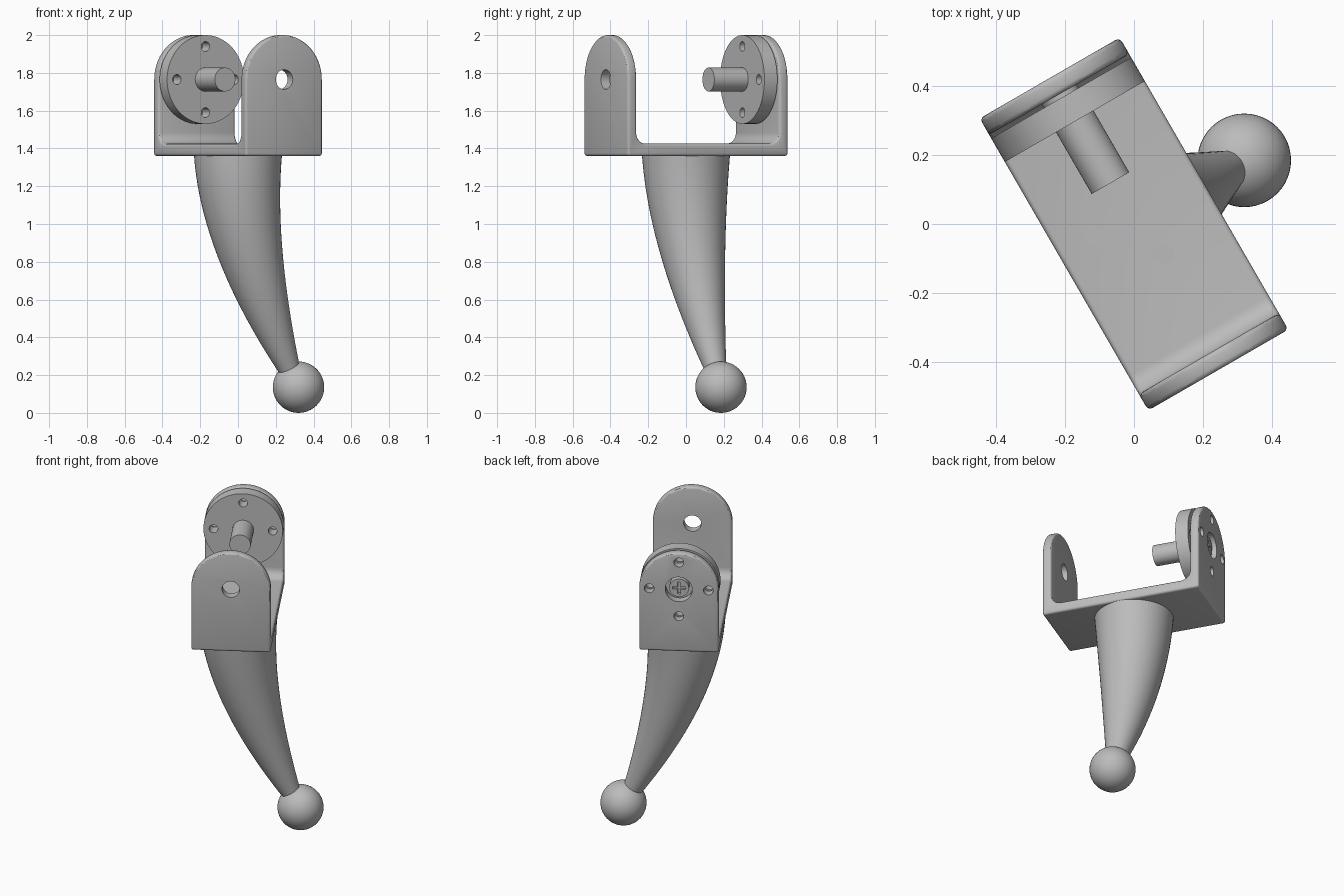
import bpy, bmesh, math
from mathutils import Matrix, Vector

cube = bpy.data.objects.get("Cube")
if cube:
    bpy.data.objects.remove(cube, do_unlink=True)

grey = bpy.data.materials.new("plain_grey")
grey.use_nodes = True
COLOUR = (0.5, 0.5, 0.5, 1)
grey.diffuse_color = COLOUR
grey.node_tree.nodes["Principled BSDF"].inputs["Base Color"].default_value = COLOUR

HALF_W, HALF_L = 0.235, 0.49      # bracket half width and half length
BASE_Z, PIVOT_Z = 1.36, 1.765     # underside of bracket, pivot height
WALL = 0.055


def finish(name, bm):
    bmesh.ops.recalc_face_normals(bm, faces=bm.faces)
    me = bpy.data.meshes.new(name)
    bm.to_mesh(me)
    bm.free()
    me.materials.append(grey)
    ob = bpy.data.objects.new(name, me)
    bpy.context.collection.objects.link(ob)
    return ob


def prism(name, points, direction):
    """Extrude a closed outline along a vector."""
    bm = bmesh.new()
    face = bm.faces.new([bm.verts.new(p) for p in points])
    out = bmesh.ops.extrude_face_region(bm, geom=[face])
    verts = [v for v in out["geom"] if isinstance(v, bmesh.types.BMVert)]
    bmesh.ops.translate(bm, verts=verts, vec=direction)
    return finish(name, bm)


def rod(name, r, y0, y1, x=0, z=PIVOT_Z, segs=48):
    """Cylinder lying along y."""
    bm = bmesh.new()
    m = Matrix.Translation((x, (y0 + y1) / 2, z)) @ Matrix.Rotation(math.pi / 2, 4, 'X')
    bmesh.ops.create_cone(bm, cap_ends=True, segments=segs, radius1=r, radius2=r,
                          depth=abs(y1 - y0), matrix=m)
    return finish(name, bm)


def box(name, centre, size):
    bm = bmesh.new()
    bmesh.ops.create_cube(bm, size=1, matrix=Matrix.Translation(centre)
                          @ Matrix.Diagonal((*size, 1)))
    return finish(name, bm)


def apply(ob, mod):
    bpy.ops.object.select_all(action='DESELECT')
    ob.select_set(True)
    bpy.context.view_layer.objects.active = ob
    bpy.ops.object.modifier_apply(modifier=mod.name)


def cut(ob, cutter):
    mod = ob.modifiers.new("cut", 'BOOLEAN')
    mod.operation = 'DIFFERENCE'
    mod.solver = 'EXACT'
    mod.object = cutter
    apply(ob, mod)
    bpy.data.objects.remove(cutter, do_unlink=True)


def arc(cx, cz, r, a0, a1, n):
    for i in range(n + 1):
        a = math.radians(a0 + (a1 - a0) * i / n)
        yield cx + r * math.cos(a), cz + r * math.sin(a)


# U bracket: arched block, hollowed by a round-cornered cavity, edges softened
outline = [(-HALF_W, BASE_Z), (HALF_W, BASE_Z), *arc(0, PIVOT_Z, HALF_W, 0, 180, 40)]
bracket = prism("u_bracket", [(x, -HALF_L, z) for x, z in outline], (0, 2 * HALF_L, 0))
inner, floor, fil = HALF_L - WALL, BASE_Z + 0.065, 0.06
cavity = [(inner, 2.2), (-inner, 2.2),
          *arc(-inner + fil, floor + fil, fil, 180, 270, 8),
          *arc(inner - fil, floor + fil, fil, 270, 360, 8)]
cut(bracket, prism("cavity", [(-0.5, y, z) for y, z in cavity], (1, 0, 0)))
bev = bracket.modifiers.new("soft_edges", 'BEVEL')
bev.width, bev.segments, bev.angle_limit = 0.014, 3, math.radians(40)
apply(bracket, bev)

# Motor disc beside the back wall
disc = rod("motor_disc", HALF_W, 0.344, 0.423, segs=80)

# Pivot hole, shaft hole and the ring of four screw holes
cut(bracket, rod("cutter", 0.052, -0.6, -0.3))
cut(bracket, rod("cutter", 0.08, 0.4305, 0.6))
for k in range(4):
    a = k * math.pi / 2
    x, z = 0.175 * math.cos(a), PIVOT_Z + 0.175 * math.sin(a)
    cut(bracket, rod("cutter", 0.029, 0.4305, 0.6, x, z, 24))
    cut(disc, rod("cutter", 0.026, 0.3, 0.5, x, z, 24))

# Drive shaft, and a cross-head screw inside the back hole
shaft = rod("drive_shaft", 0.063, 0.137, 0.36)
screw = rod("shaft_screw", 0.058, 0.41, 0.47)
cut(screw, box("cutter", (0, 0.47, PIVOT_Z), (0.075, 0.03, 0.016)))
cut(screw, box("cutter", (0, 0.47, PIVOT_Z), (0.016, 0.03, 0.075)))

# Three fastener pads on the bracket floor
bm = bmesh.new()
for k in range(3):
    a = math.radians(45 + 120 * k)
    bmesh.ops.create_cone(bm, cap_ends=True, segments=32, radius1=0.03, radius2=0.03, depth=0.01,
                          matrix=Matrix.Translation((0.12 * math.cos(a), 0.12 * math.sin(a),
                                                     floor - 0.004)))
pads = finish("floor_pads", bm)


# Curved tapering horn below the bracket
def bezier(p0, p1, p2, t):
    return p0 * (1 - t) ** 2 + p1 * 2 * t * (1 - t) + p2 * t * t


P = [Vector((0, 0, BASE_Z + 0.003)), Vector((0, 0, 0.88)), Vector((0.32, 0, 0.22))]
bm = bmesh.new()
rings, sides, steps = [], 56, 28
for i in range(steps + 1):
    t = i / steps
    centre = bezier(*P, t)
    tangent = ((P[1] - P[0]) * (1 - t) + (P[2] - P[1]) * t).normalized()
    across = Vector((0, 1, 0)).cross(tangent)
    r = bezier(0.233, 0.195, 0.055, t)
    rings.append([bm.verts.new(centre + r * (across * math.cos(a) + Vector((0, 1, 0)) * math.sin(a)))
                  for a in (2 * math.pi * j / sides for j in range(sides))])
for lower, upper in zip(rings, rings[1:]):
    for j in range(sides):
        k = (j + 1) % sides
        bm.faces.new((lower[j], lower[k], upper[k], upper[j]))
bm.faces.new(rings[0])
bm.faces.new(rings[-1])
horn = finish("curved_horn", bm)

# Ball at the tip
bm = bmesh.new()
bmesh.ops.create_uvsphere(bm, u_segments=48, v_segments=24, radius=0.136,
                          matrix=Matrix.Translation((0.37, 0, 0.136)))
ball = finish("tip_ball", bm)

# Turn the whole assembly and smooth the curved faces
for ob in (bracket, disc, shaft, screw, pads, horn, ball):
    ob.rotation_euler.z = math.radians(30)
    bpy.ops.object.select_all(action='DESELECT')
    ob.select_set(True)
    bpy.context.view_layer.objects.active = ob
    bpy.ops.object.shade_smooth_by_angle(angle=math.radians(30))
